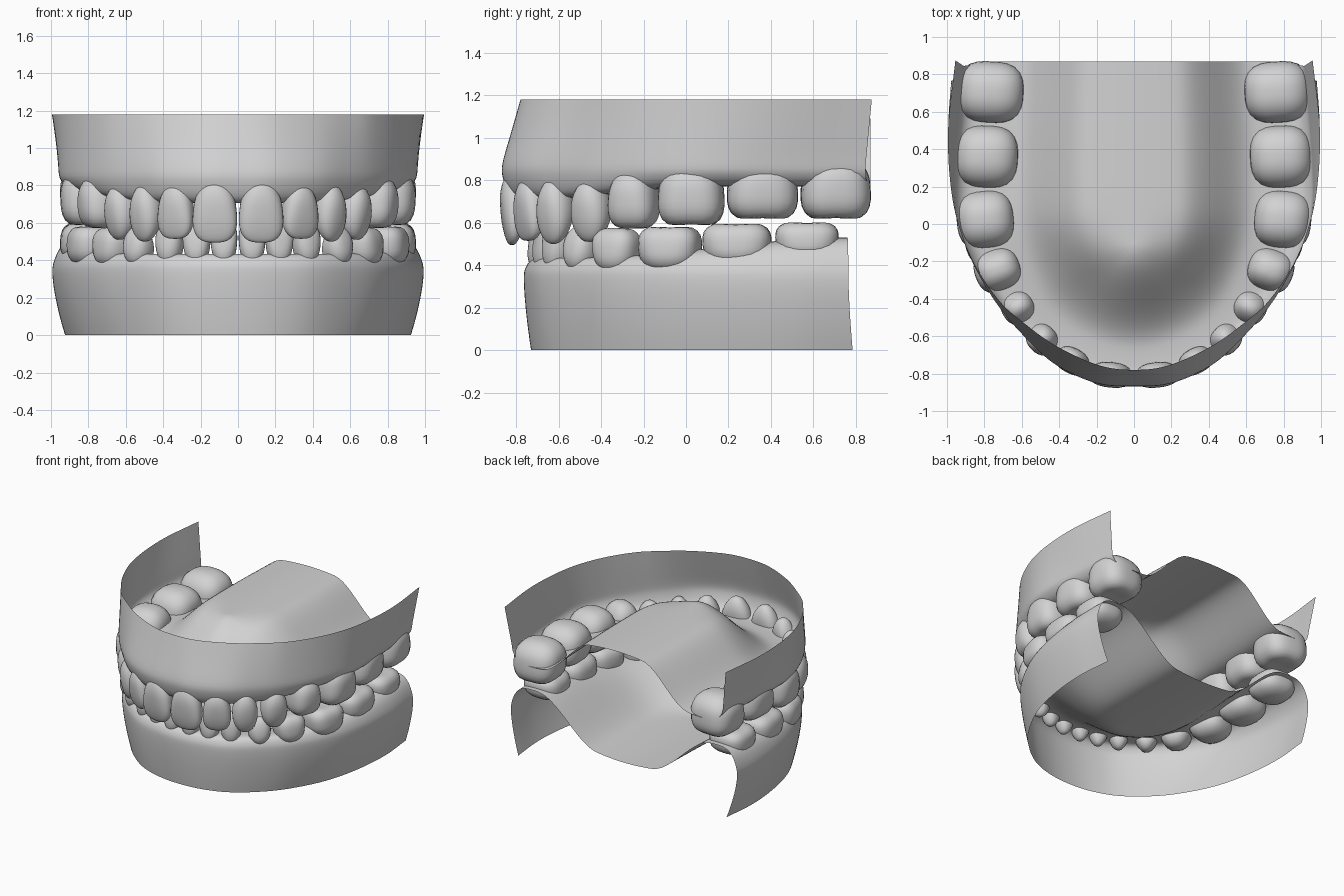
import bpy, bmesh, math
from mathutils import Vector

if "Cube" in bpy.data.objects:
    bpy.data.objects.remove(bpy.data.objects["Cube"])

mat = bpy.data.materials.new("plaster grey")
mat.diffuse_color = (0.65, 0.65, 0.65, 1)
mat.use_nodes = True
mat.node_tree.nodes["Principled BSDF"].inputs["Base Color"].default_value = mat.diffuse_color


def finish(name, bm):
    bmesh.ops.recalc_face_normals(bm, faces=bm.faces)
    me = bpy.data.meshes.new(name)
    bm.to_mesh(me)
    bm.free()
    me.shade_smooth()
    me.materials.append(mat)
    ob = bpy.data.objects.new(name, me)
    bpy.context.collection.objects.link(ob)
    return ob


def smooth(a, b, t):
    t = min(1, max(0, (t - a) / (b - a)))
    return t * t * (3 - 2 * t)


def curve(pts, u):
    """Catmull-Rom through half an arch, u = 0 (front middle) to 1 (back)."""
    p = [Vector((-pts[1][0], pts[1][1]))] + [Vector(q) for q in pts]
    p.append(p[-1] * 2 - p[-2])
    f = u * (len(pts) - 1)
    i = min(int(f), len(pts) - 2)
    t = f - i
    a, b, c, d = p[i:i + 4]
    return 0.5 * (2 * b + (c - a) * t + (2 * a - 5 * b + 4 * c - d) * t * t
                  + (3 * b - a - 3 * c + d) * t ** 3)


def gum(name, rim, bulge, ridge, wall, ridge_z, centre_z, back_ramp, front_ramp):
    """Open sheet: outer wall, over the tooth ridge, then in to the midline."""
    N, M = 40, 18
    bm = bmesh.new()
    rows = []
    for k in range(-N, N + 1):
        u, s = abs(k) / N, (-1 if k < 0 else 1)
        T, B, R = (curve(c, u) for c in (rim, bulge, ridge))
        rz = ridge_z(R.y)
        S = Vector((0, R.y + 0.12 * math.log(1 + math.exp((-0.1 - R.y) / 0.12))))
        S.y = min(S.y, rim[-1][1])
        w = 1 - smooth(-0.65, 0.1, R.y)        # 1 at the front of the arch
        prof = []
        for a, z in wall:                      # rim to bulge
            prof.append((T.lerp(B, a), z))
        bz = wall[-1][1]
        for a in (0.06, 0.18, 0.4, 0.7, 1):    # bulge rolling over to ridge
            prof.append((B.lerp(R, a), bz + (rz - bz) * (1 - (1 - a) ** 5)))
        for j in range(1, M + 1):              # ridge to midline
            t = j / M
            f = (1 - w) * smooth(*back_ramp, t) + w * smooth(*front_ramp, t)
            f = 0.8 * f + 0.2 * smooth(0, 1, t)
            prof.append((R.lerp(S, t), rz + (centre_z - rz) * f))
        rows.append([bm.verts.new((s * p.x, p.y, z)) for p, z in prof])
    for r0, r1 in zip(rows, rows[1:]):
        for j in range(len(r0) - 1):
            bm.faces.new((r0[j], r1[j], r1[j + 1], r0[j + 1]))
    bmesh.ops.remove_doubles(bm, verts=bm.verts, dist=0.004)
    ob = finish(name, bm)
    sub = ob.modifiers.new("smooth", 'SUBSURF')
    sub.levels = sub.render_levels = 1
    sub.boundary_smooth = 'PRESERVE_CORNERS'
    return ob


def tooth(name, centre, angle, w, d, z_root, z_tip, kind):
    """Rounded block; kind: 0 incisor, 1 pointed, 2 premolar, 3 molar."""
    nt = (3.0, 2.5, 2.9, 3.2)[kind]            # squareness at the tip
    nr = (2.2, 2.2, 2.4, 2.5)[kind]            # squareness at the root
    edge = (0.6, 0.45, 0.12, 0.08)[kind]       # thinning toward the biting edge
    neck = (0.3, 0.3, 0.2, 0.1)[kind]          # narrowing toward the root
    dent = (0, 0, 0.05, 0.12)[kind]            # hollow in the chewing face
    bm = bmesh.new()
    bmesh.ops.create_uvsphere(bm, u_segments=28, v_segments=18, radius=1)
    ca, sa = math.cos(angle), math.sin(angle)
    for v in bm.verts:
        c = v.co
        n = nr + (nt - nr) * smooth(-0.8, 0.5, c.z)
        c /= (abs(c.x) ** n + abs(c.y) ** n + abs(c.z) ** n) ** (1 / n)
        s = (c.z + 1) / 2                      # 0 root, 1 tip
        r2 = min(1, c.x * c.x + c.y * c.y)
        z = c.z
        if c.z > 0.5:
            z -= dent * max(0, 1 - r2 / 0.6)
        x = c.x * w / 2 * (1 - neck * (1 - s) ** 2)
        if kind == 1:
            x *= 1 - 0.25 * s ** 3
        y = c.y * d / 2 * (1 - edge * s * s)
        y -= d * 0.17 * edge * s * s           # keep the outer face upright
        v.co = (centre[0] + x * ca - y * sa, centre[1] + x * sa + y * ca,
                z_root + (z + 1) / 2 * (z_tip - z_root))
    finish(name, bm)


def arch(prefix, teeth):
    """teeth: (name, x, y, width, depth, z_root, z_tip, kind), front to back."""
    for i, (nm, x, y, w, d, z0, z1, kind) in enumerate(teeth):
        a = teeth[i - 1][1:3] if i else (-x, y)
        b = teeth[i + 1][1:3] if i < len(teeth) - 1 else (x, y)
        ang = math.atan2(b[1] - a[1], b[0] - a[0])
        if i == 0:
            ang = 0.1
        for side, s in (("right", 1), ("left", -1)):
            tooth(f"{prefix}_{nm}_{side}", (s * x, y), s * ang, w, d, z0, z1, kind)


# Upper gum and palate
gum("upper_gum",
    [(0, -.78), (.19, -.755), (.42, -.65), (.6, -.52), (.73, -.4), (.87, -.18),
     (.965, .1), (.995, .48), (.955, .875)],
    [(0, -.87), (.2, -.855), (.42, -.755), (.59, -.6), (.74, -.42), (.88, -.17),
     (.955, .1), (.945, .46), (.91, .845)],
    [(0, -.76), (.19, -.73), (.38, -.64), (.53, -.52), (.64, -.37), (.74, -.13),
     (.79, .1), (.79, .48), (.76, .87)],
    [(0, 1.18), (.25, 1.1), (.6, .99), (.9, .9), (1, .85)],
    lambda y: .705 + .065 * smooth(-.8, .1, y), 1.09, (.17, .7), (.15, .98))

# Lower gum and mouth floor
gum("lower_gum",
    [(0, -.73), (.19, -.71), (.38, -.64), (.56, -.5), (.7, -.33), (.83, -.08),
     (.9, .2), (.925, .5), (.9, .785)],
    [(0, -.765), (.2, -.745), (.4, -.68), (.6, -.53), (.76, -.35), (.9, -.08),
     (.97, .2), (.995, .5), (.98, .765)],
    [(0, -.67), (.17, -.66), (.36, -.6), (.52, -.5), (.65, -.35), (.76, -.12),
     (.8, .15), (.8, .45), (.79, .76)],
    [(0, 0), (.35, .08), (.75, .2), (.95, .29), (1, .36)],
    lambda y: .435 + .095 * smooth(-.5, .75, y), .175, (.05, .7), (.05, .9))

# Upper teeth
arch("upper", [
    ("central_incisor", .123, -.805, .25, .15, .845, .495, 0),
    ("lateral_incisor", .33, -.73, .21, .15, .825, .515, 0),
    ("canine", .49, -.615, .2, .17, .815, .50, 1),
    ("first_premolar", .62, -.445, .21, .19, .815, .51, 1),
    ("second_premolar", .73, -.245, .24, .25, .86, .565, 2),
    ("first_molar", .795, .025, .315, .31, .89, .575, 3),
    ("second_molar", .785, .36, .34, .335, .91, .605, 3),
    ("third_molar", .765, .705, .335, .355, .92, .605, 3)])

# Lower teeth
arch("lower", [
    ("central_incisor", .075, -.685, .15, .13, .36, .61, 0),
    ("lateral_incisor", .22, -.66, .155, .13, .36, .61, 0),
    ("canine", .365, -.605, .165, .15, .36, .62, 1),
    ("first_premolar", .53, -.495, .18, .17, .36, .58, 1),
    ("second_premolar", .665, -.325, .23, .21, .355, .58, 2),
    ("first_molar", .775, -.075, .295, .27, .36, .59, 3),
    ("second_molar", .805, .24, .33, .295, .38, .605, 3),
    ("third_molar", .80, .57, .305, .30, .41, .61, 3)])
